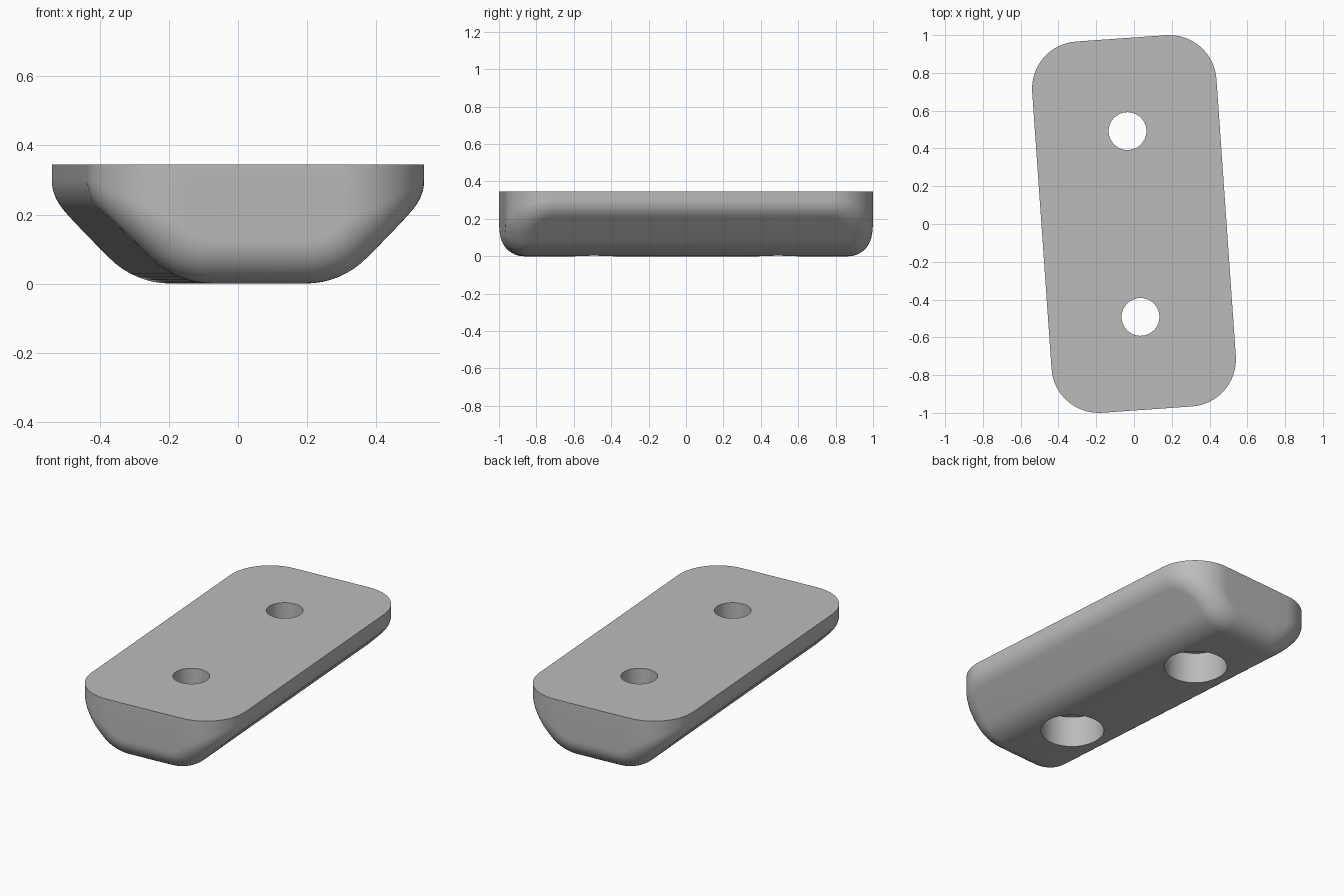
import bpy, bmesh, math
from mathutils import Vector, Matrix

default = bpy.data.objects.get("Cube")
if default:
    bpy.data.objects.remove(default, do_unlink=True)

TOP = 0.345                  # block height
HALF_W, HALF_L = 0.489, 0.985
CORNER = 0.25                # vertical corner radius, also keel radius
ROUND = 0.125                # rolled edge between walls and underside
FLAT = 0.136                 # half width of the flat underside
TURN = math.radians(4)

grey = bpy.data.materials.new("plain grey")
grey.use_nodes = True
colour = (0.5, 0.5, 0.5, 1)
grey.diffuse_color = colour
grey.node_tree.nodes["Principled BSDF"].inputs["Base Color"].default_value = colour


def underside(x):
    """Height and outward normal of the rolling centre line above the underside."""
    inner = CORNER - ROUND
    over = max(0, abs(x) - FLAT)
    s = min(over / inner, math.sqrt(0.5))
    c = math.sqrt(1 - s * s)
    z = CORNER - inner * c + max(0, over - inner * s)
    return z, Vector((math.copysign(s, x), 0, -c))


# Rim of one end: corner arc, then samples across to the middle, then mirrored
cx, cy, r = HALF_W - CORNER, HALF_L - CORNER, CORNER - ROUND
half = []
for i in range(17):
    a = math.pi / 2 * i / 16
    half.append((cx + r * math.cos(a), cy + r * math.sin(a), math.cos(a), math.sin(a)))
for i in range(9):
    a = math.pi / 4 * (1 - i / 8)
    half.append((FLAT + r * math.sin(a), cy + r, 0, 1))
end = half + [(-x, y, -nx, ny) for x, y, nx, ny in reversed(half)]
count = len(end)
rim = end + [(x, -y, nx, -ny) for x, y, nx, ny in reversed(end)]

# Block: wall, rolled edge and underside
bm = bmesh.new()
STEPS = 12
columns = []
for x, y, nx, ny in rim:
    z, down = underside(x)
    wall = Vector((nx, ny, 0))
    centre = Vector((x, y, z))
    column = [bm.verts.new((x + ROUND * nx, y + ROUND * ny, TOP))]
    for k in range(STEPS + 1):
        column.append(bm.verts.new(centre + ROUND * wall.slerp(down, k / STEPS)))
    columns.append(column)
for i, here in enumerate(columns):
    there = columns[(i + 1) % len(columns)]
    for k in range(STEPS + 1):
        bm.faces.new((here[k], there[k], there[k + 1], here[k + 1]))
for i in range(count - 1):
    bm.faces.new([columns[j][-1] for j in (i, i + 1, -2 - i, -1 - i)])
bm.faces.new([c[0] for c in columns])
bmesh.ops.remove_doubles(bm, verts=bm.verts, dist=1e-5)
bmesh.ops.recalc_face_normals(bm, faces=bm.faces)
mesh = bpy.data.meshes.new("block")
bm.to_mesh(mesh)
bm.free()
block = bpy.data.objects.new("block", mesh)
bpy.context.collection.objects.link(block)
mesh.materials.append(grey)

# Screw holes: narrow through hole with a wide recess from below
bpy.context.view_layer.objects.active = block
block.select_set(True)
for y in (-0.493, 0.493):
    for radius, low, high in ((0.175, -0.2, 0.188), (0.1, -0.1, 0.6)):
        bm = bmesh.new()
        bmesh.ops.create_cone(bm, cap_ends=True, segments=64, radius1=radius, radius2=radius,
                              depth=high - low,
                              matrix=Matrix.Translation((0, y, (low + high) / 2)))
        data = bpy.data.meshes.new("hole_cutter")
        bm.to_mesh(data)
        bm.free()
        data.materials.append(grey)
        cutter = bpy.data.objects.new("hole_cutter", data)
        cutter.hide_render = True
        bpy.context.collection.objects.link(cutter)
        cut = block.modifiers.new("hole", "BOOLEAN")
        cut.operation, cut.solver, cut.object = "DIFFERENCE", "EXACT", cutter
        bpy.ops.object.modifier_apply(modifier=cut.name)
        bpy.data.objects.remove(cutter, do_unlink=True)

# Slight turn of the whole block, smooth shading with crisp rims
block.data.transform(Matrix.Rotation(TURN, 4, "Z"))
for o in bpy.context.selected_objects:
    o.select_set(o == block)
bpy.ops.object.shade_smooth_by_angle(angle=math.radians(30))
